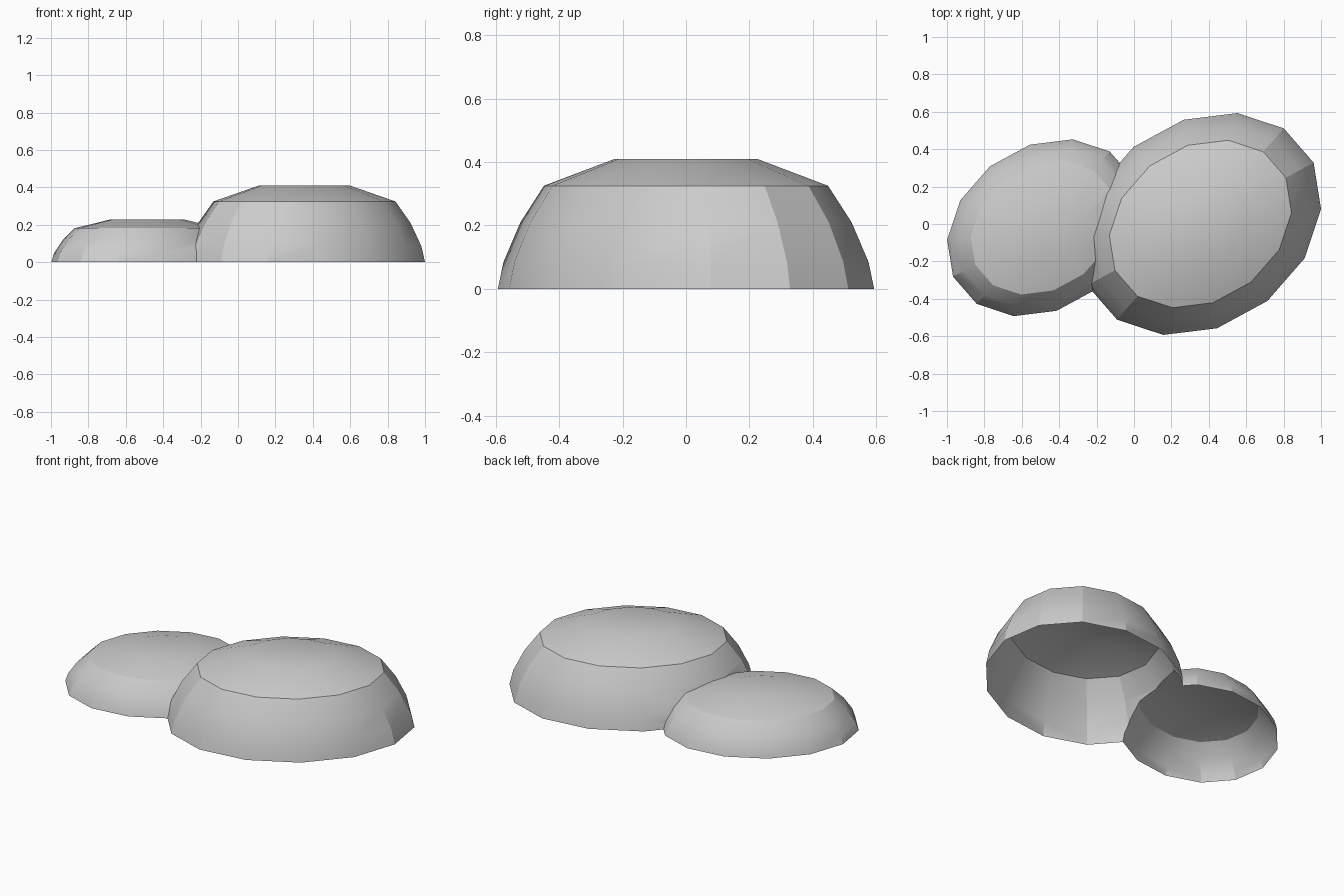
import bpy, bmesh, math

if "Cube" in bpy.data.objects:
    bpy.data.objects.remove(bpy.data.objects["Cube"])

SIDES = 14
# (radius factor, height factor) from rim to flat crown
PROFILE = [(1.0, 0.0), (0.97, 0.085), (0.88, 0.21), (0.755, 0.325), (0.377, 0.41)]


def dome(name, cx, cy, width, height):
    """Closed low-poly dome on a skewed ellipse plan."""
    bm = bmesh.new()
    rings = []
    for r, z in PROFILE:
        ring = []
        for k in range(SIDES):
            a = 2 * math.pi * k / SIDES
            c, s = math.cos(a) * r * width, math.sin(a) * r * width
            ring.append(bm.verts.new((cx + 0.645 * c + 0.056 * s,
                                      cy + 0.08 * c + 0.59 * s, z * height)))
        rings.append(ring)
    for lo, hi in zip(rings, rings[1:]):
        for k in range(SIDES):
            n = (k + 1) % SIDES
            bm.faces.new((lo[k], lo[n], hi[n], hi[k]))
    bm.faces.new(rings[-1])
    bm.faces.new(rings[0][::-1])
    me = bpy.data.meshes.new(name)
    bm.to_mesh(me)
    bm.free()
    ob = bpy.data.objects.new(name, me)
    bpy.context.collection.objects.link(ob)
    return ob


# Large and small mounds, merged into one shell
mound = dome("double_mound", 0.355, 0.0, 1.0, 1.0)
small = dome("small_mound", -0.485, -0.02, 0.797, 0.56)

mod = mound.modifiers.new("merge", 'BOOLEAN')
mod.operation = 'UNION'
mod.solver = 'EXACT'
mod.object = small
bpy.context.view_layer.objects.active = mound
mound.select_set(True)
small.select_set(False)
bpy.ops.object.modifier_apply(modifier=mod.name)
bpy.data.objects.remove(small)

# Open underside
bm = bmesh.new()
bm.from_mesh(mound.data)
bottom = [f for f in bm.faces if all(v.co.z < 1e-4 for v in f.verts)]
bmesh.ops.delete(bm, geom=bottom, context='FACES')
bm.to_mesh(mound.data)
bm.free()

bpy.ops.object.shade_smooth_by_angle(angle=math.radians(24))
